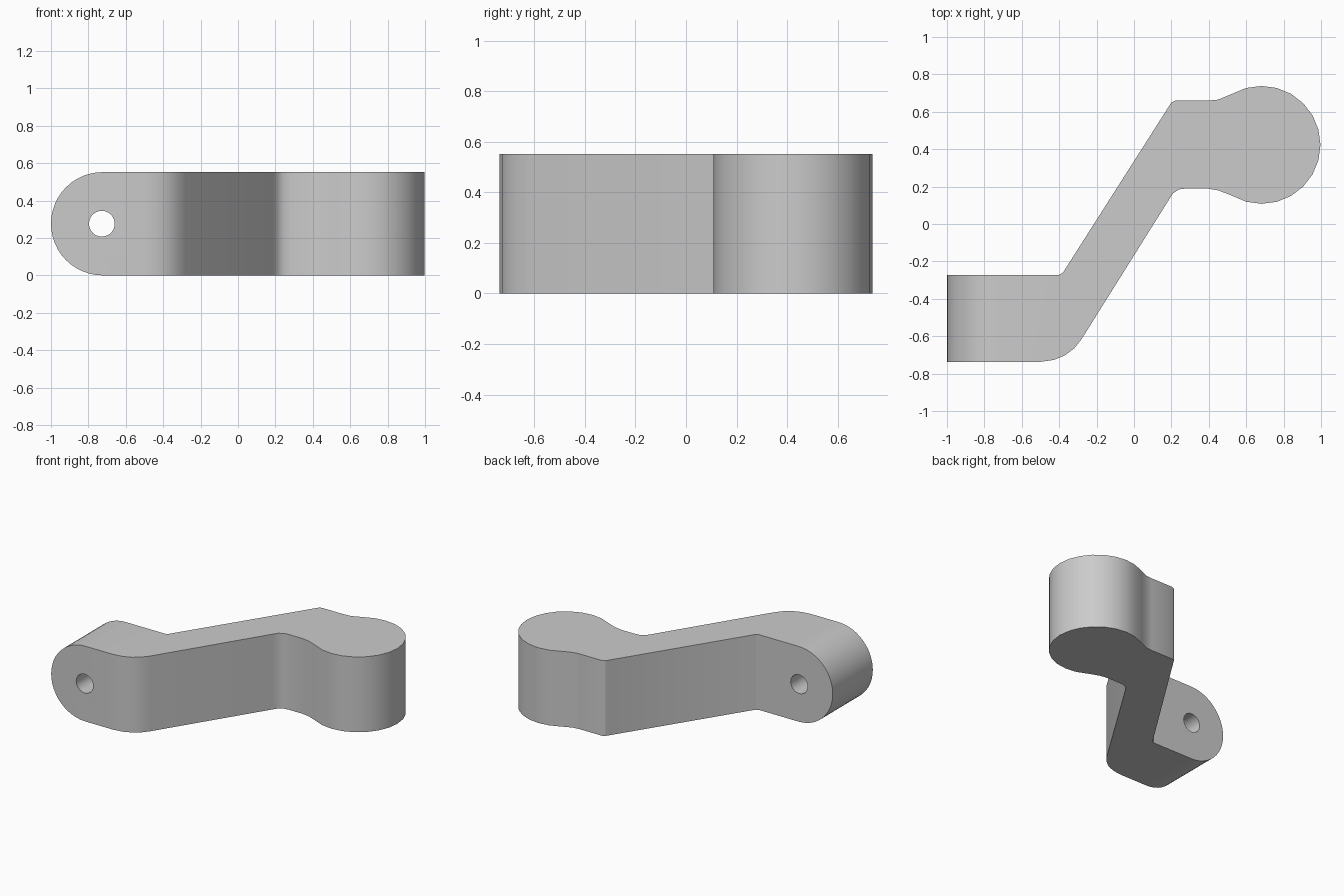
import bpy, bmesh
from math import cos, sin, radians
from mathutils import Vector

cube = bpy.data.objects.get("Cube")
if cube:
    bpy.data.objects.remove(cube, do_unlink=True)

HEIGHT = 0.552
R = HEIGHT / 2

grey = bpy.data.materials.new("plain grey")
grey.use_nodes = True
colour = (0.6, 0.6, 0.6, 1)
grey.diffuse_color = colour
grey.node_tree.nodes["Principled BSDF"].inputs["Base Color"].default_value = colour


def arc(cx, cy, r, start, end, steps):
    angles = [radians(start + (end - start) * i / steps) for i in range(steps + 1)]
    return [(cx + r * cos(a), cy + r * sin(a)) for a in angles]


def prism(name, points, offset):
    """Extrude a closed loop of 3D points along offset."""
    bm = bmesh.new()
    face = bm.faces.new([bm.verts.new(p) for p in points])
    out = bmesh.ops.extrude_face_region(bm, geom=[face])
    verts = [v for v in out["geom"] if isinstance(v, bmesh.types.BMVert)]
    bmesh.ops.translate(bm, vec=Vector(offset), verts=verts)
    bmesh.ops.recalc_face_normals(bm, faces=bm.faces)
    mesh = bpy.data.meshes.new(name)
    bm.to_mesh(mesh)
    bm.free()
    mesh.materials.append(grey)
    obj = bpy.data.objects.new(name, mesh)
    bpy.context.collection.objects.link(obj)
    return obj


def cut(target, cutter, operation):
    bpy.ops.object.select_all(action="DESELECT")
    target.select_set(True)
    bpy.context.view_layer.objects.active = target
    mod = target.modifiers.new("cut", "BOOLEAN")
    mod.operation = operation
    mod.solver = "EXACT"
    mod.object = cutter
    bpy.ops.object.modifier_apply(modifier=mod.name)
    bpy.data.objects.remove(cutter, do_unlink=True)


# Cranked arm outline: front edge, round boss, then back edge
front_edge = [(-1.1, -0.737), (-0.5, -0.737), (-0.43, -0.727), (-0.37, -0.703),
              (-0.32, -0.665), (-0.28, -0.615), (0.19, 0.135), (0.21, 0.165),
              (0.24, 0.185), (0.28, 0.19), (0.39, 0.19), (0.45, 0.18), (0.51, 0.157)]
boss = arc(0.682, 0.423, 0.315, -105, 105, 14)
back_edge = [(0.51, 0.69), (0.45, 0.665), (0.4, 0.66), (0.22, 0.66), (0.2, 0.65),
             (-0.38, -0.26), (-0.4, -0.272), (-1.1, -0.272)]
arm = prism("cranked_arm", [(x, y, -0.2) for x, y in front_edge + boss + back_edge],
            (0, 0, HEIGHT + 0.4))

# Rounded end, trimming the arm to its height
side = arc(R - 1, R, R, 90, 270, 24) + [(1.2, 0), (1.2, HEIGHT)]
cut(arm, prism("rounded_end_cutter", [(x, -1, z) for x, z in side], (0, 2, 0)), "INTERSECT")

# Pivot hole
hole = arc(-0.728, R, 0.069, 0, 345, 23)
cut(arm, prism("pivot_hole_cutter", [(x, -1, z) for x, z in hole], (0, 1, 0)), "DIFFERENCE")

bpy.ops.object.shade_smooth_by_angle(angle=radians(30))
